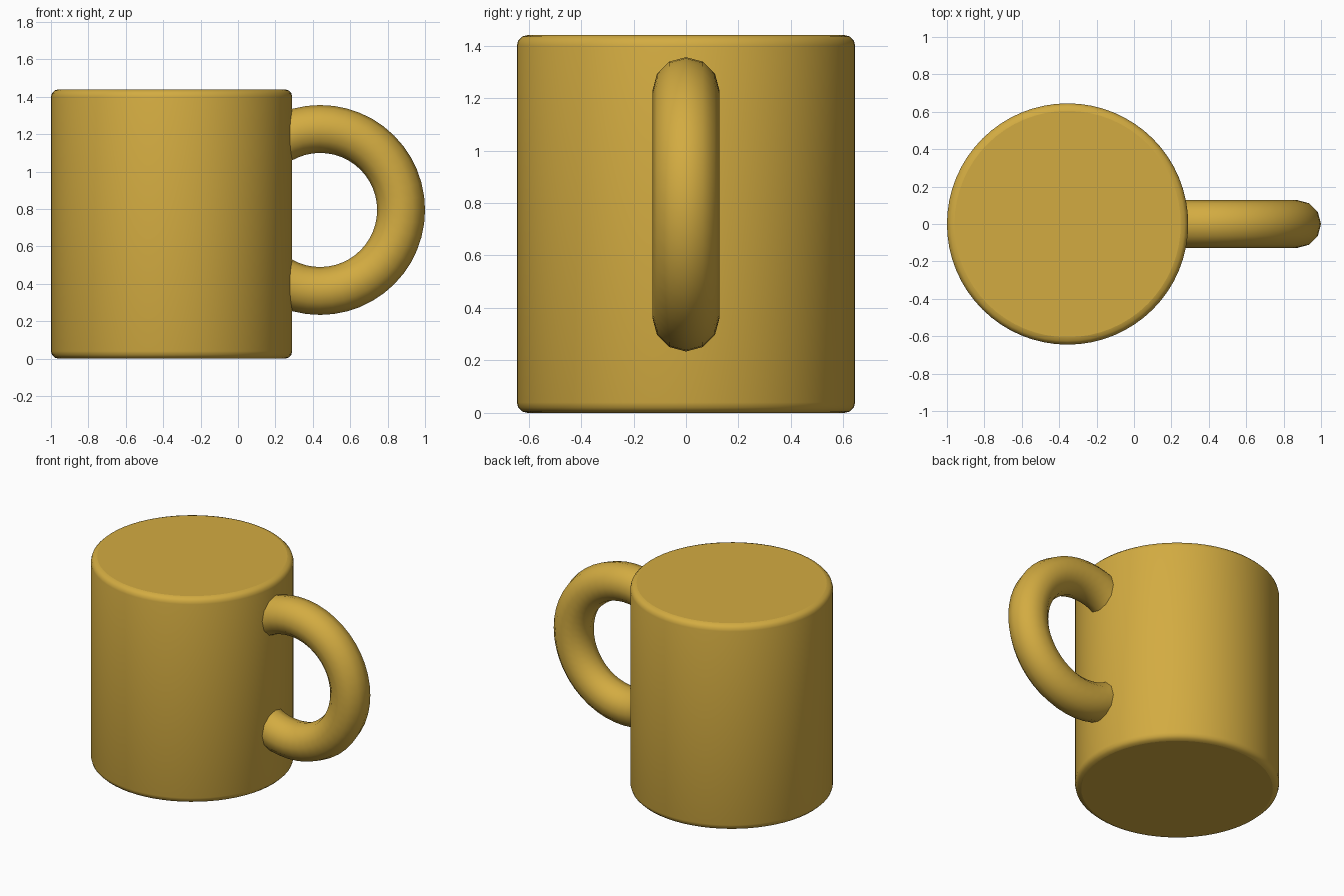
import bpy
import bmesh
import math
from mathutils import Matrix

cube = bpy.data.objects.get("Cube")
if cube:
    bpy.data.objects.remove(cube, do_unlink=True)

BODY_X, BODY_R, HEIGHT, ROUND = -0.355, 0.645, 1.44, 0.04

# One golden glaze for the whole mug
glaze = bpy.data.materials.new("golden glaze")
glaze.use_nodes = True
colour = (0.65, 0.41, 0.053, 1.0)
glaze.diffuse_color = colour
glaze.node_tree.nodes["Principled BSDF"].inputs["Base Color"].default_value = colour


def finish(obj, name):
    """Name, colour and smooth a part."""
    obj.name = obj.data.name = name
    obj.data.materials.append(glaze)
    bpy.ops.object.select_all(action='DESELECT')
    obj.select_set(True)
    bpy.context.view_layer.objects.active = obj
    bpy.ops.object.shade_smooth_by_angle(angle=math.radians(40))


# Solid cylindrical body with rounded top and bottom rims
bm = bmesh.new()
bmesh.ops.create_cone(bm, cap_ends=True, segments=64, radius1=BODY_R, radius2=BODY_R,
                      depth=HEIGHT, matrix=Matrix.Translation((BODY_X, 0, HEIGHT / 2)))
rims = [e for e in bm.edges if abs(e.verts[0].co.z - e.verts[1].co.z) < 1e-4]
bmesh.ops.bevel(bm, geom=rims, offset=ROUND, segments=3, profile=0.5, affect='EDGES')
mesh = bpy.data.meshes.new("mug_body")
bm.to_mesh(mesh)
bm.free()
body = bpy.data.objects.new("mug_body", mesh)
bpy.context.collection.objects.link(body)
finish(body, "mug_body")
for face in body.data.polygons:  # flat end caps
    if abs(face.normal.z) > 0.99:
        face.use_smooth = False

# Ring handle, its inner side buried in the body
bpy.ops.mesh.primitive_torus_add(major_segments=48, minor_segments=12,
                                 major_radius=0.433, minor_radius=0.128,
                                 location=(0.439, 0, 0.795),
                                 rotation=(math.pi / 2, 0, 0))
finish(bpy.context.object, "mug_handle")
